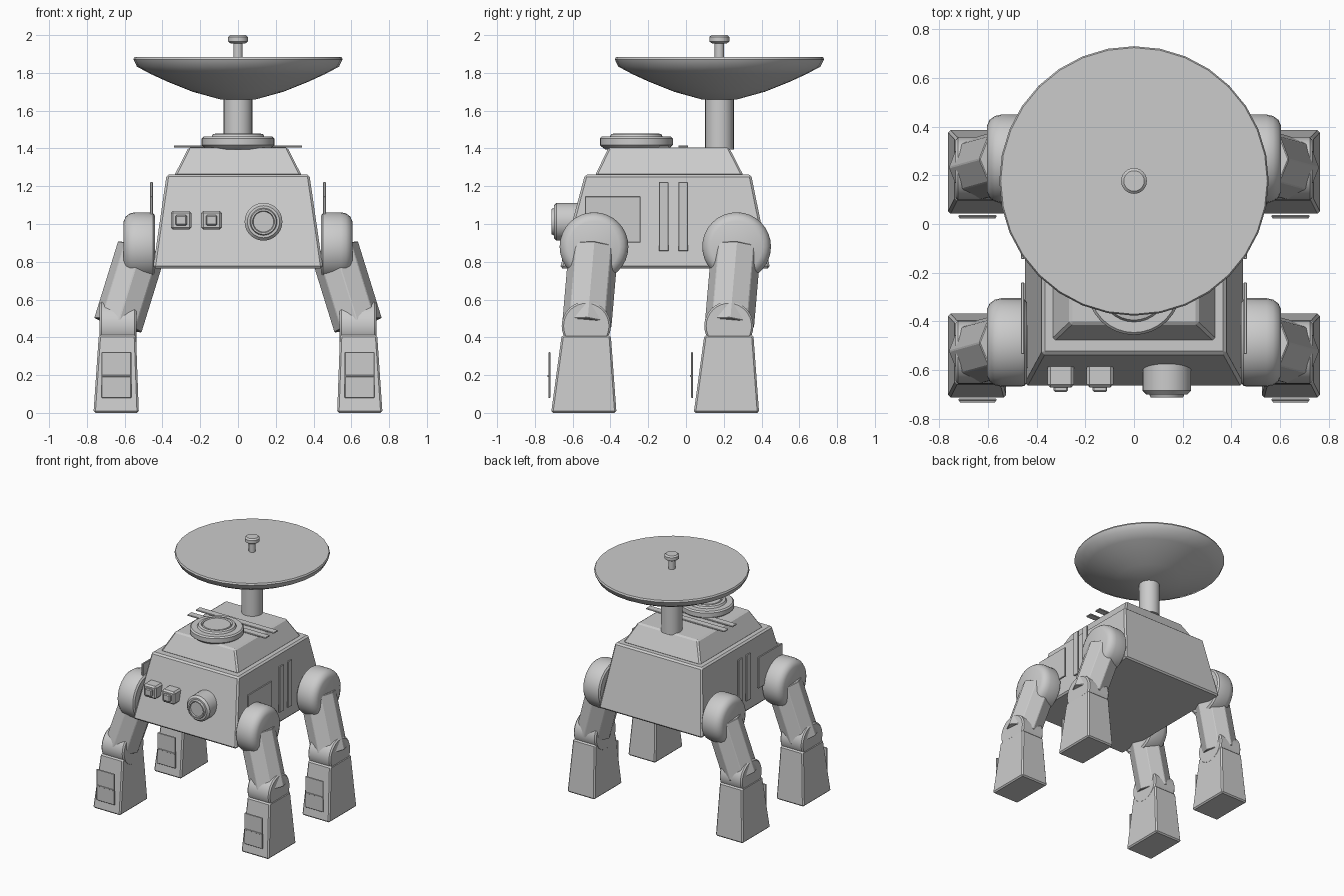
import bpy, bmesh, math
from mathutils import Vector, Matrix

if "Cube" in bpy.data.objects:
    bpy.data.objects.remove(bpy.data.objects["Cube"])


def finish(name, bm, bevel=0.0, smooth=None, segments=1):
    bmesh.ops.recalc_face_normals(bm, faces=bm.faces)
    me = bpy.data.meshes.new(name)
    bm.to_mesh(me)
    bm.free()
    ob = bpy.data.objects.new(name, me)
    bpy.context.collection.objects.link(ob)
    if bevel:
        mod = ob.modifiers.new("edge_bevel", 'BEVEL')
        mod.width = bevel
        mod.segments = segments
        mod.limit_method = 'ANGLE'
    if smooth:
        bpy.ops.object.select_all(action='DESELECT')
        ob.select_set(True)
        bpy.context.view_layer.objects.active = ob
        bpy.ops.object.shade_smooth_by_angle(angle=math.radians(smooth))
    return ob


def frustum(name, bottom, top, z0, z1, bevel=0.01):
    """Box between two rectangles (x0, x1, y0, y1)."""
    bm = bmesh.new()
    rings = []
    for (x0, x1, y0, y1), z in ((bottom, z0), (top, z1)):
        rings.append([bm.verts.new(p) for p in
                      ((x0, y0, z), (x1, y0, z), (x1, y1, z), (x0, y1, z))])
    lo, hi = rings
    bm.faces.new(lo[::-1])
    bm.faces.new(hi)
    for i in range(4):
        j = (i + 1) % 4
        bm.faces.new((lo[i], lo[j], hi[j], hi[i]))
    return finish(name, bm, bevel)


def box(name, x0, x1, y0, y1, z0, z1, bevel=0.003):
    x0, x1 = min(x0, x1), max(x0, x1)
    return frustum(name, (x0, x1, y0, y1), (x0, x1, y0, y1), z0, z1, bevel)


def lathe(name, profile, loc, rot=(0, 0, 0), n=32, smooth=35):
    """Solid of revolution from (radius, height) points, capped at both ends."""
    bm = bmesh.new()
    rings = []
    for r, h in profile:
        rings.append([bm.verts.new((r * math.cos(2 * math.pi * i / n),
                                    r * math.sin(2 * math.pi * i / n), h)) for i in range(n)])
    for a, b in zip(rings, rings[1:]):
        for i in range(n):
            j = (i + 1) % n
            bm.faces.new((a[i], a[j], b[j], b[i]))
    bm.faces.new(rings[0][::-1])
    bm.faces.new(rings[-1])
    ob = finish(name, bm, smooth=smooth)
    ob.location = loc
    ob.rotation_euler = rot
    return ob


# Body and raised roof
frustum("body", (-0.45, 0.45, -0.667, 0.445), (-0.378, 0.378, -0.535, 0.345), 0.765, 1.262, 0.012)
frustum("roof", (-0.338, 0.338, -0.482, 0.305), (-0.262, 0.262, -0.41, 0.228), 1.255, 1.405)

# Roof hatch, mast, dish and feed
lathe("roof_hatch", [(0.165, 1.395), (0.185, 1.41), (0.193, 1.418), (0.193, 1.452), (0.183, 1.462),
                     (0.14, 1.462), (0.132, 1.476), (0.112, 1.48), (0.104, 1.47), (0.098, 1.478)],
      (0, -0.263, 0))
lathe("mast", [(0.076, 1.395), (0.076, 1.70)], (0, 0.177, 0), n=24)
lathe("dish", [(0.095, 1.66), (0.24, 1.70), (0.37, 1.752), (0.46, 1.793), (0.535, 1.833),
               (0.554, 1.872), (0.548, 1.884)], (0, 0.177, 0), smooth=40)
lathe("dish_feed", [(0.025, 1.87), (0.025, 1.955), (0.04, 1.957), (0.053, 1.966),
                    (0.053, 1.99), (0.042, 2.0)], (0, 0.177, 0), n=24)

# Roof bars
for y in (-0.118, -0.015):
    box("roof_bar", -0.34, 0.34, y - 0.026, y + 0.026, 1.406, 1.416, 0.002)

# Front instruments
for x in (-0.301, -0.14):
    box("square_lamp_housing", x - 0.055, x + 0.055, -0.672, -0.56, 0.97, 1.07, 0.012)
    box("square_lamp_lens", x - 0.03, x + 0.03, -0.69, -0.66, 0.993, 1.047, 0.006)
lathe("round_eye", [(0.1, 0.0), (0.1, 0.145), (0.085, 0.16), (0.072, 0.16), (0.067, 0.173),
                    (0.058, 0.173), (0.054, 0.164)], (0.135, -0.54, 1.012), (math.pi / 2, 0, 0))

for s in (-1, 1):
    # Upright side plates
    box("side_hatch", s * 0.451, s * 0.465, -0.535, -0.24, 0.902, 1.147)
    for y in (-0.118, -0.015):
        box("side_bar", s * 0.451, s * 0.465, y - 0.026, y + 0.026, 0.857, 1.222)

    # Legs: front pair and the same leg shifted back
    for label, dy in (("front", 0.0), ("rear", 0.755)):
        lathe(label + "_shoulder",
              [(0.165, 0.44), (0.178, 0.45), (0.182, 0.465), (0.182, 0.545), (0.176, 0.572),
               (0.16, 0.594), (0.135, 0.605)],
              (0, -0.487 + dy, 0.88), (0, s * math.pi / 2, 0))

        # Octagonal upper leg, leaning outward and forward
        top = Vector((s * 0.51, -0.49 + dy, 0.87))
        low = Vector((s * 0.636, -0.525 + dy, 0.464))
        axis = top - low
        turn = Vector((0, 0, 1)).rotation_difference(axis).to_matrix().to_4x4()
        bm = bmesh.new()
        bmesh.ops.create_cone(bm, cap_ends=True, segments=8, radius1=0.132, radius2=0.132,
                              depth=axis.length,
                              matrix=Matrix.Translation((top + low) / 2) @ turn)
        finish(label + "_upper_leg", bm, 0.004)

        lathe(label + "_knee", [(0.12, 0.537), (0.13, 0.547), (0.13, 0.723), (0.12, 0.733)],
              (0, -0.528 + dy, 0.46), (0, s * math.pi / 2, 0))

        xb = sorted((s * 0.525, s * 0.765))
        xt = sorted((s * 0.54, s * 0.737))
        frustum(label + "_lower_leg", (*xb, -0.714 + dy, -0.368 + dy),
                (*xt, -0.658 + dy, -0.398 + dy), 0.0, 0.412)
        box(label + "_shin_plate", s * 0.565, s * 0.722, -0.728 + dy, -0.718 + dy, 0.078, 0.322)
        box(label + "_shin_strip", s * 0.57, s * 0.717, -0.733 + dy, -0.725 + dy, 0.191, 0.2, 0.001)
